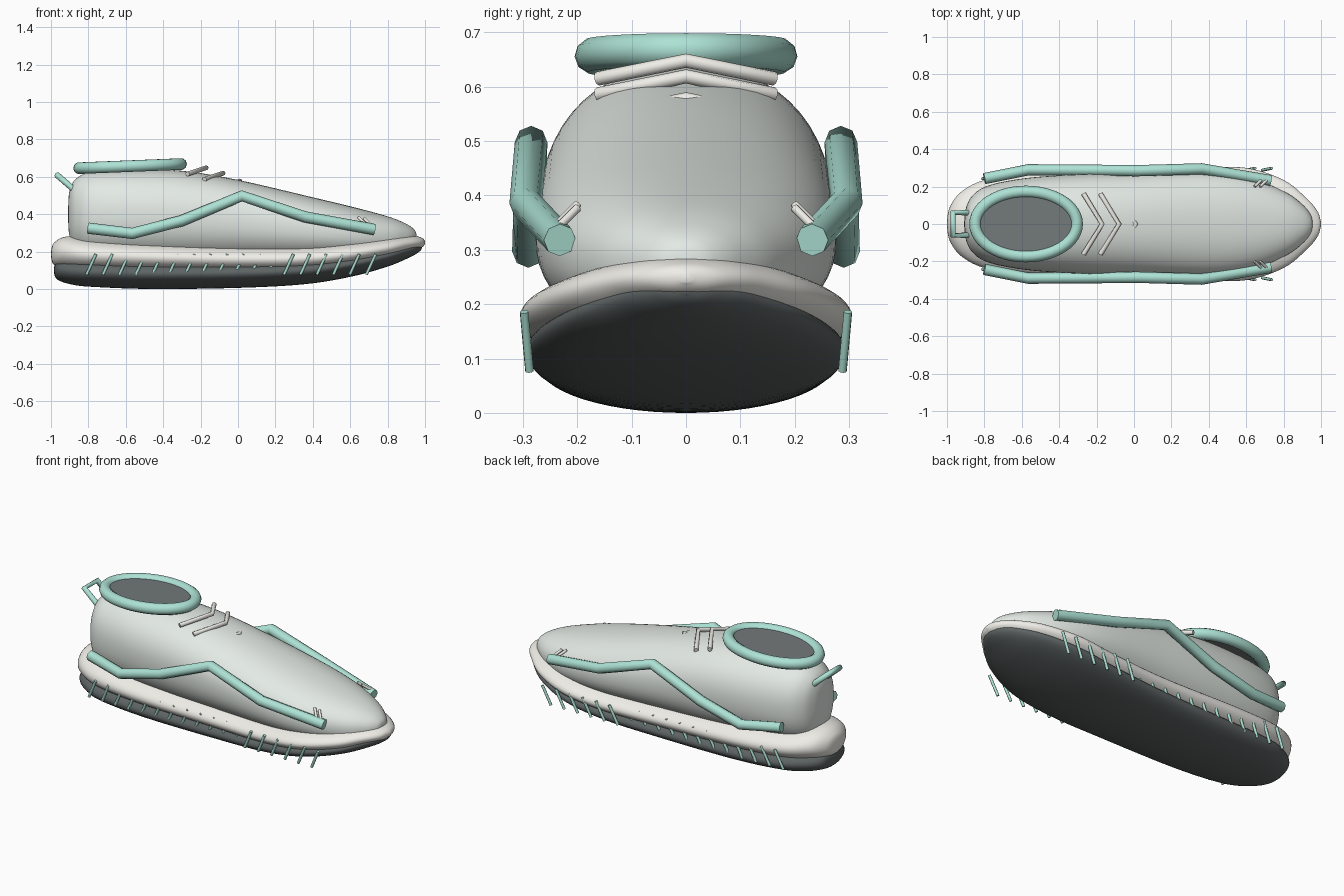
import bpy, bmesh, math
from mathutils import Vector

if "Cube" in bpy.data.objects:
    bpy.data.objects.remove(bpy.data.objects["Cube"])


def material(name, rgb):
    m = bpy.data.materials.new(name)
    m.diffuse_color = (*rgb, 1)
    m.use_nodes = True
    m.node_tree.nodes["Principled BSDF"].inputs["Base Color"].default_value = m.diffuse_color
    return m


GREY = material("pale_knit", (0.77, 0.82, 0.78))
CREAM = material("cream_foam", (0.86, 0.85, 0.80))
DARK = material("dark_rubber", (0.11, 0.125, 0.125))
LINING = material("dark_lining", (0.17, 0.19, 0.19))
TEAL = material("teal_trim", (0.42, 0.76, 0.66))


def spline(pts, t):
    """Catmull-Rom through rows of numbers, t in 0..1."""
    s = t * (len(pts) - 1)
    i = min(int(s), len(pts) - 2)
    u = s - i
    p = [Vector(pts[max(0, min(len(pts) - 1, i + k))]) for k in (-1, 0, 1, 2)]
    return 0.5 * (2 * p[1] + (p[2] - p[0]) * u
                  + (2 * p[0] - 5 * p[1] + 4 * p[2] - p[3]) * u * u
                  + (3 * p[1] - p[0] - 3 * p[2] + p[3]) * u ** 3)


def loft(name, stations, mat, power=2.0, sides=56, steps=6):
    """Stations (x, half width, bottom z, top z) joined by superellipse rings."""
    bm = bmesh.new()
    rings = []
    n = (len(stations) - 1) * steps
    for k in range(n + 1):
        x, w, zb, zt = spline(stations, k / n)
        ring = []
        for j in range(sides):
            a = math.tau * j / sides
            c, s = math.cos(a), math.sin(a)
            y = w * math.copysign(abs(c) ** (2 / power), c)
            z = (zb + zt) / 2 + (zt - zb) / 2 * math.copysign(abs(s) ** (2 / power), s)
            ring.append(bm.verts.new((x, y, z)))
        rings.append(ring)
    for a, b in zip(rings, rings[1:]):
        for j in range(sides):
            i = (j + 1) % sides
            bm.faces.new((a[j], a[i], b[i], b[j]))
    bm.faces.new(rings[0])
    bm.faces.new(rings[-1])
    bmesh.ops.recalc_face_normals(bm, faces=bm.faces)
    for f in bm.faces:
        f.smooth = True
    me = bpy.data.meshes.new(name)
    bm.to_mesh(me)
    bm.free()
    ob = bpy.data.objects.new(name, me)
    me.materials.append(mat)
    bpy.context.collection.objects.link(ob)


def tubes(name, paths, radius, mat, closed=False, res=2):
    """Round tubes along one or more point paths."""
    cu = bpy.data.curves.new(name, 'CURVE')
    cu.dimensions = '3D'
    cu.bevel_depth = radius
    cu.bevel_resolution = res
    cu.use_fill_caps = True
    for path in paths:
        sp = cu.splines.new('POLY')
        sp.points.add(len(path) - 1)
        for p, co in zip(sp.points, path):
            p.co = (*co, 1)
        sp.use_cyclic_u = closed
    cu.materials.append(mat)
    ob = bpy.data.objects.new(name, cu)
    bpy.context.collection.objects.link(ob)
    bpy.ops.object.select_all(action='DESELECT')
    bpy.context.view_layer.objects.active = ob
    ob.select_set(True)
    bpy.ops.object.convert(target='MESH')


# Soles
loft("outsole", [(-0.985, 0.01, 0.09, 0.11), (-0.965, 0.11, 0.05, 0.15),
                 (-0.88, 0.185, 0.022, 0.17), (-0.75, 0.235, 0.01, 0.17),
                 (-0.45, 0.26, 0.0, 0.165), (0.0, 0.272, 0.006, 0.165),
                 (0.35, 0.288, 0.025, 0.175), (0.6, 0.285, 0.065, 0.20),
                 (0.8, 0.22, 0.12, 0.23), (0.92, 0.125, 0.17, 0.25),
                 (0.97, 0.06, 0.2, 0.25), (0.985, 0.01, 0.22, 0.24)], DARK)
loft("midsole", [(-1.0, 0.01, 0.175, 0.195), (-0.985, 0.09, 0.13, 0.245),
                 (-0.92, 0.175, 0.105, 0.28), (-0.78, 0.24, 0.085, 0.278),
                 (-0.5, 0.272, 0.075, 0.265), (0.0, 0.28, 0.07, 0.248),
                 (0.35, 0.298, 0.075, 0.25), (0.6, 0.30, 0.105, 0.268),
                 (0.8, 0.235, 0.15, 0.285), (0.92, 0.14, 0.195, 0.288),
                 (0.98, 0.07, 0.22, 0.275), (1.0, 0.01, 0.24, 0.258)], CREAM)

# Upper
loft("upper", [(-0.908, 0.01, 0.36, 0.44), (-0.9, 0.08, 0.28, 0.53),
               (-0.865, 0.15, 0.21, 0.59), (-0.78, 0.205, 0.17, 0.628),
               (-0.58, 0.245, 0.15, 0.64), (-0.3, 0.265, 0.14, 0.632),
               (0.0, 0.272, 0.14, 0.583), (0.4, 0.275, 0.14, 0.49),
               (0.64, 0.24, 0.15, 0.432), (0.81, 0.17, 0.17, 0.385),
               (0.9, 0.105, 0.2, 0.348), (0.945, 0.05, 0.23, 0.315),
               (0.955, 0.008, 0.26, 0.285)], GREY, power=2.25)

# Collar ring and dark opening
ring = []
for k in range(48):
    a = math.tau * k / 48
    c = math.cos(a)
    ring.append((-0.577 + 0.272 * c, 0.173 * math.sin(a), 0.657 + 0.011 * c))
tubes("collar", [ring], 0.032, TEAL, closed=True, res=3)
bpy.ops.mesh.primitive_cylinder_add(vertices=48, radius=1, depth=1,
                                    location=(-0.577, 0, 0.655),
                                    rotation=(0, -0.04, 0), scale=(0.265, 0.166, 0.03))
opening = bpy.context.object
opening.name = "opening"
opening.data.materials.append(LINING)

# Side stripes
side = [(-0.8, 0.243, 0.325), (-0.565, 0.29, 0.297), (-0.3, 0.288, 0.365),
        (0.02, 0.285, 0.498), (0.36, 0.295, 0.385), (0.73, 0.232, 0.318)]
for label, s in (("left", 1), ("right", -1)):
    tubes(label + "_stripe", [[(x, y * s, z) for x, y, z in side]], 0.03, TEAL)

# Heel pull loop
tubes("heel_loop", [[(-0.87, -0.06, 0.525), (-0.968, -0.06, 0.61),
                     (-0.968, 0.06, 0.61), (-0.87, 0.06, 0.525)]], 0.016, TEAL)

# Chevron laces
tubes("laces", [[(x - 0.1, -0.162, z - 0.033), (x, 0, z), (x - 0.1, 0.162, z - 0.033)]
                for x, z in ((-0.17, 0.648), (-0.08, 0.619), (0.01, 0.577))], 0.013, CREAM)

# Toe vents
tubes("toe_vents", [[(x, s * 0.2, z + 0.035), (x + 0.035, s * 0.235, z)]
                    for s in (1, -1) for x, z in ((0.645, 0.348), (0.675, 0.342))],
      0.008, CREAM)

# Slanted sole ticks
ticks = []
for k in range(18):
    x = -0.76 + 0.088 * k
    y = 0.298 if x > 0.25 else 0.252 + 0.012 * min(1, (x + 0.76) / 0.5)
    for s in (1, -1):
        ticks.append([(x - 0.05, s * (y - 0.01), 0.077), (x, s * y, 0.186)])
tubes("sole_ticks", ticks, 0.008, TEAL)
